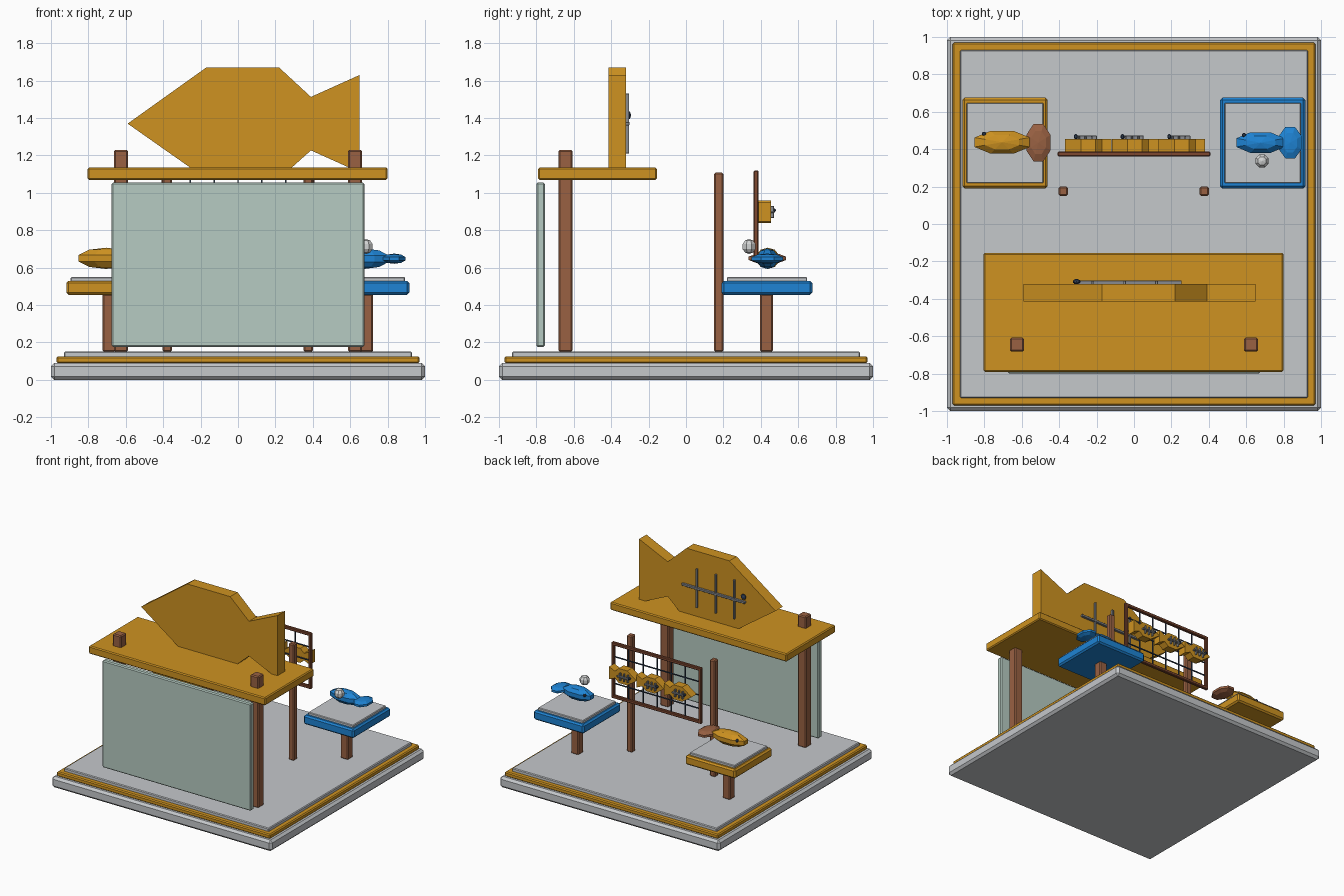
import bpy, bmesh, math
from mathutils import Matrix

if "Cube" in bpy.data.objects:
    bpy.data.objects.remove(bpy.data.objects["Cube"])


def material(name, r, g, b):
    m = bpy.data.materials.new(name)
    m.diffuse_color = (r, g, b, 1)
    m.use_nodes = True
    m.node_tree.nodes["Principled BSDF"].inputs["Base Color"].default_value = m.diffuse_color
    return m


STONE = material("light grey", 0.56, 0.58, 0.60)
ORANGE = material("orange", 0.62, 0.29, 0.015)
BLUE = material("blue", 0.013, 0.23, 0.66)
WOOD = material("brown wood", 0.32, 0.12, 0.055)
DARKWOOD = material("dark red wood", 0.21, 0.065, 0.03)
GLASS = material("pale green", 0.47, 0.60, 0.54)
STEEL = material("steel grey", 0.25, 0.26, 0.28)
DARK = material("dark slate", 0.03, 0.05, 0.09)
PEARL = material("pearl", 0.65, 0.66, 0.66)


def finish(name, bm, mat, bevel=0):
    bmesh.ops.recalc_face_normals(bm, faces=bm.faces)
    me = bpy.data.meshes.new(name)
    bm.to_mesh(me)
    bm.free()
    me.materials.append(mat)
    ob = bpy.data.objects.new(name, me)
    bpy.context.collection.objects.link(ob)
    if bevel:
        mod = ob.modifiers.new("bevel", 'BEVEL')
        mod.width = bevel
        mod.segments = 1
    return ob


def box(name, x0, x1, y0, y1, z0, z1, mat, bevel=0.008):
    bm = bmesh.new()
    mx = Matrix.Translation(((x0 + x1) / 2, (y0 + y1) / 2, (z0 + z1) / 2)) @ \
        Matrix.Diagonal((x1 - x0, y1 - y0, z1 - z0, 1))
    bmesh.ops.create_cube(bm, size=1, matrix=mx)
    return finish(name, bm, mat, bevel)


def post(name, x, y, w, z0, z1, mat=WOOD):
    return box(name, x - w / 2, x + w / 2, y - w / 2, y + w / 2, z0, z1, mat)


def blob(name, c, r, mat, seg=8, rings=5):
    bm = bmesh.new()
    mx = Matrix.Translation(c) @ Matrix.Diagonal((*r, 1)) @ \
        Matrix.Rotation(math.pi / seg, 4, 'Z')
    bmesh.ops.create_uvsphere(bm, u_segments=seg, v_segments=rings, radius=1.05, matrix=mx)
    return finish(name, bm, mat)


# Fish outline shared by the big sign and the small hanging fish
FISH = [(-0.59, 0), (-0.17, 0.30), (0.22, 0.30), (0.39, 0.143), (0.65, 0.26),
        (0.65, -0.26), (0.39, -0.143), (0.22, -0.295), (-0.17, -0.295)]


def fish_board(name, cx, cz, s, y0, y1):
    bm = bmesh.new()
    f = bm.faces.new([bm.verts.new((cx + x * s, y0, cz + z * s)) for x, z in FISH])
    ext = bmesh.ops.extrude_face_region(bm, geom=[f])
    bmesh.ops.translate(bm, vec=(0, y1 - y0, 0),
                        verts=[v for v in ext["geom"] if isinstance(v, bmesh.types.BMVert)])
    finish(name, bm, ORANGE)
    # fishbone on the back: spine, three ribs, eye
    t = 0.009 if s > 0.5 else 0.006
    box(name + "_spine", cx - 0.32 * s, cx + 0.255 * s, y1 - 0.002, y1 + 0.018,
        cz - t, cz + t, STEEL, 0.002)
    for i, rx in enumerate((-0.22, -0.05, 0.12)):
        box(f"{name}_rib_{i}", cx + rx * s - t * 0.8, cx + rx * s + t * 0.8,
            y1 - 0.002, y1 + 0.016, cz - 0.16 * s, cz + 0.16 * s, STEEL, 0.002)
    e = 0.022 if s > 0.5 else 0.011
    blob(name + "_eye", (cx - 0.307 * s, y1 + 0.012, cz + 0.045 * s), (e, 0.014, e), DARK)


# Stepped base
box("base_slab", -1, 1, -1, 1, 0, 0.09, STONE, 0.018)
box("base_trim", -0.97, 0.97, -0.97, 0.97, 0.088, 0.126, ORANGE)
box("base_floor", -0.93, 0.93, -0.93, 0.93, 0.12, 0.152, STONE, 0.006)

# Front canopy with glass panel and fish sign
for side, x in (("left", -0.625), ("right", 0.625)):
    post("canopy_post_" + side, x, -0.645, 0.075, 0.15, 1.23)
box("canopy_roof", -0.805, 0.80, -0.79, -0.155, 1.07, 1.135, ORANGE)
box("front_panel", -0.675, 0.675, -0.80, -0.755, 0.175, 1.055, GLASS)
fish_board("fish_sign", 0, 1.37, 1.0, -0.415, -0.32)

# Hanging rack: posts, frame, wire grid, three small fish
for side, x in (("left", -0.378), ("right", 0.376)):
    post("rack_post_" + side, x, 0.175, 0.05, 0.15, 1.108)
for x in (-0.395, 0.395):
    box("rack_side", x - 0.013, x + 0.013, 0.362, 0.388, 0.66, 1.12, DARKWOOD, 0.005)
for z in (0.673, 1.107):
    box("rack_rail", -0.408, 0.408, 0.362, 0.388, z - 0.013, z + 0.013, DARKWOOD, 0.005)
for i in range(-2, 3):
    x = i * 0.128
    box("rack_wire_upright", x - 0.004, x + 0.004, 0.371, 0.379, 0.67, 1.11, DARK, 0)
for z in (0.78, 0.89, 1.0):
    box("rack_wire_cross", -0.39, 0.39, 0.371, 0.379, z - 0.004, z + 0.004, DARK, 0)
for i in (-1, 0, 1):
    fish_board(f"hanging_fish_{i + 1}", i * 0.25, 0.898, 0.2, 0.388, 0.455)


# Two display tables
def table(name, x, mat):
    post(name + "_leg", x, 0.43, 0.07, 0.15, 0.46)
    box(name + "_top", x - 0.228, x + 0.228, 0.19, 0.675, 0.455, 0.53, mat, 0.012)
    box(name + "_plate", x - 0.205, x + 0.205, 0.218, 0.648, 0.525, 0.55, STONE, 0.005)


table("left_table", -0.69, ORANGE)
table("right_table", 0.688, BLUE)

# Fish floating over each table
blob("orange_fish_body", (-0.705, 0.437, 0.65), (0.16, 0.066, 0.054), ORANGE)
blob("orange_fish_tail", (-0.511, 0.435, 0.65), (0.07, 0.108, 0.028), WOOD)
blob("orange_fish_eye", (-0.802, 0.482, 0.668), (0.012, 0.012, 0.012), DARK)
blob("blue_fish_body", (0.676, 0.435, 0.648), (0.14, 0.06, 0.052), BLUE)
blob("blue_fish_tail", (0.835, 0.435, 0.648), (0.066, 0.092, 0.026), BLUE)
blob("blue_fish_eye", (0.588, 0.475, 0.665), (0.012, 0.012, 0.012), DARK)
blob("pearl_ball", (0.685, 0.337, 0.713), (0.038, 0.038, 0.038), PEARL)
